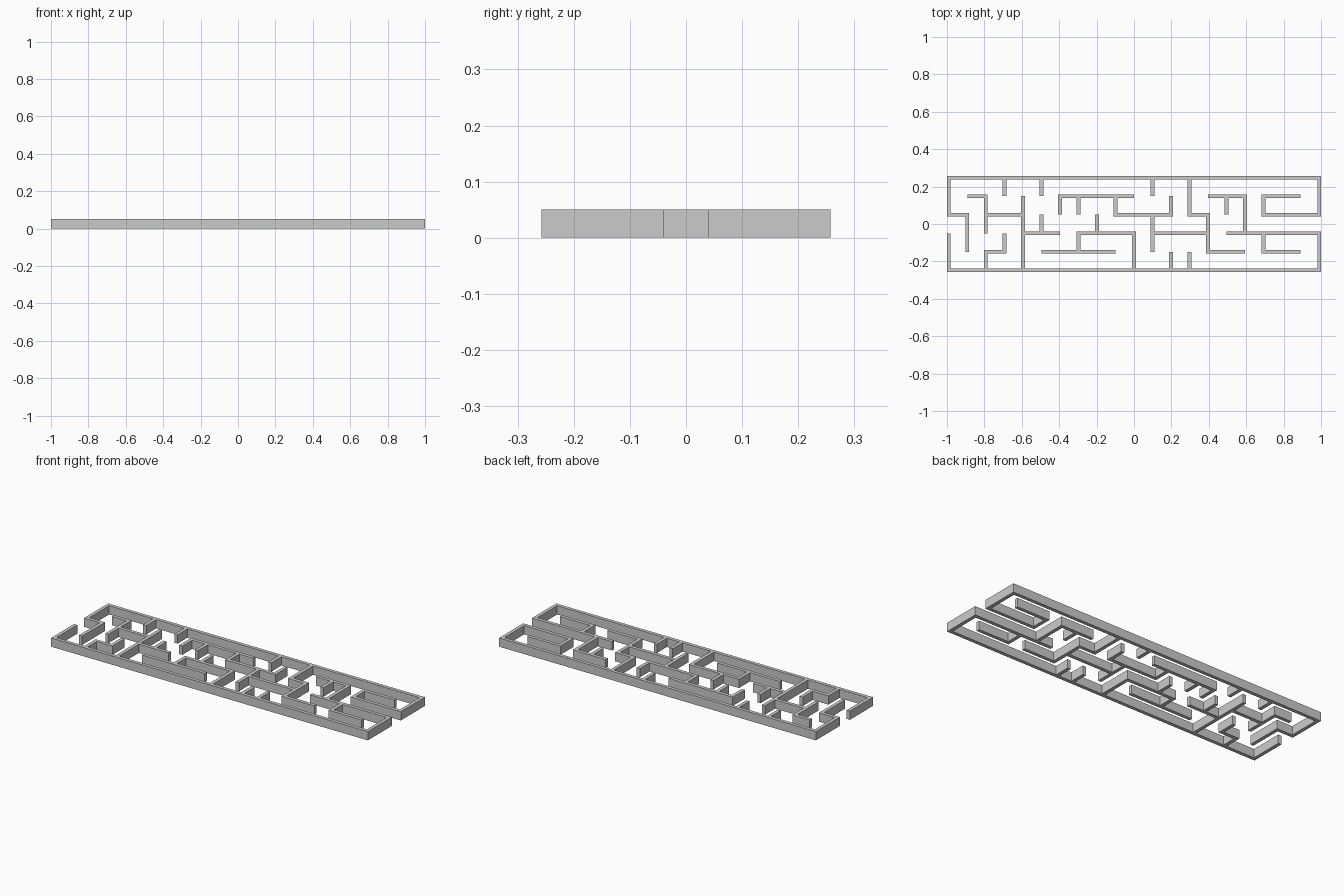
import bpy, bmesh

if "Cube" in bpy.data.objects:
    bpy.data.objects.remove(bpy.data.objects["Cube"])

# Maze lattice: 20 x 5 cells
NX, NY, PITCH, HALF, HEIGHT = 20, 5, 0.099, 0.01, 0.05

# Horizontal walls: row -> (start column, end column)
rows = {
    0: [(0, 20)],
    1: [(2, 3), (5, 9), (14, 16), (17, 19)],
    2: [(4, 6), (7, 10), (11, 14), (15, 20)],
    3: [(0, 1), (2, 4), (9, 12), (13, 14), (17, 20)],
    4: [(1, 2), (6, 10), (14, 16), (17, 19)],
    5: [(0, 20)],
}
# Vertical walls: column -> (start row, end row)
cols = {
    0: [(0, 2), (3, 5)], 1: [(1, 3)], 2: [(0, 1), (2, 4)],
    3: [(1, 2), (4, 5)], 4: [(0, 4)], 5: [(2, 3), (4, 5)],
    6: [(3, 4)], 7: [(1, 2), (3, 4)], 8: [(2, 3)], 9: [(3, 4)],
    10: [(0, 2)], 11: [(1, 3), (4, 5)], 12: [(0, 1), (3, 4)],
    13: [(0, 1), (3, 5)], 14: [(1, 3)], 15: [(3, 4)], 16: [(2, 4)],
    17: [(1, 2), (3, 4)], 20: [(0, 2), (3, 5)],
}


def crosses(table, line, node):
    return any(a <= node <= b for a, b in table.get(line, []))


def mark(walls, others, swap):
    """Fine cells per wall; ends reach half a thickness further at joints."""
    for line, spans in walls.items():
        for a, b in spans:
            lo = 3 * a + 1 - crosses(others, a, line)
            hi = 3 * b + 1 + crosses(others, b, line)
            for u in range(lo, hi):
                for v in (3 * line, 3 * line + 1):
                    cells.add((v, u) if swap else (u, v))


def coord(k, n):
    return (k // 3 - n / 2) * PITCH + (k % 3 - 1) * HALF


cells = set()
mark(rows, cols, False)
mark(cols, rows, True)

# Floor plan of the walls
bm = bmesh.new()
verts = {}


def vert(i, j):
    if (i, j) not in verts:
        verts[i, j] = bm.verts.new((coord(i, NX), coord(j, NY), 0))
    return verts[i, j]


for i, j in sorted(cells):
    bm.faces.new([vert(i, j), vert(i + 1, j), vert(i + 1, j + 1), vert(i, j + 1)])

mesh = bpy.data.meshes.new("maze_walls")
bm.to_mesh(mesh)
bm.free()
maze = bpy.data.objects.new("maze_walls", mesh)
bpy.context.collection.objects.link(maze)

# Raise the plan to wall height
solid = maze.modifiers.new("wall_height", 'SOLIDIFY')
solid.thickness = HEIGHT
solid.offset = 1
